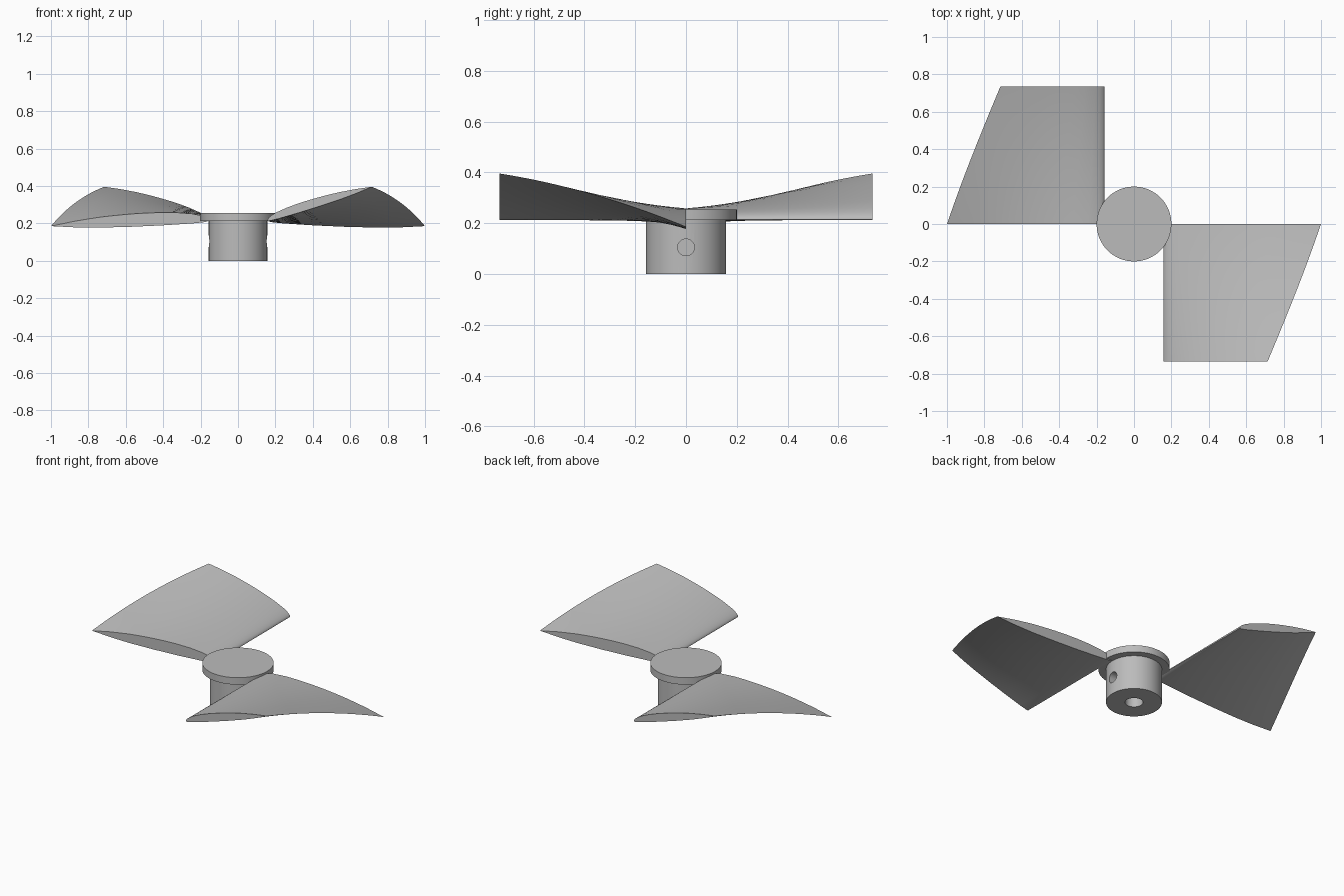
import bpy, bmesh, math

if "Cube" in bpy.data.objects:
    bpy.data.objects.remove(bpy.data.objects["Cube"], do_unlink=True)

grey = bpy.data.materials.new("plain grey")
grey.use_nodes = True
colour = (0.5, 0.5, 0.5, 1)
grey.diffuse_color = colour
grey.node_tree.nodes["Principled BSDF"].inputs["Base Color"].default_value = colour


def finish(obj):
    obj.data.materials.append(grey)
    bpy.ops.object.select_all(action="DESELECT")
    obj.select_set(True)
    bpy.context.view_layer.objects.active = obj
    bpy.ops.object.shade_smooth_by_angle(angle=math.radians(35))


def cylinder(name, radius, depth, location, rotation=(0, 0, 0)):
    bpy.ops.mesh.primitive_cylinder_add(vertices=64, radius=radius, depth=depth,
                                        location=location, rotation=rotation)
    obj = bpy.context.object
    obj.name = name
    return obj


def cut(target, cutter):
    mod = target.modifiers.new(cutter.name, "BOOLEAN")
    mod.operation, mod.object, mod.solver = "DIFFERENCE", cutter, "EXACT"
    bpy.context.view_layer.objects.active = target
    bpy.ops.object.modifier_apply(modifier=mod.name)
    bpy.data.objects.remove(cutter, do_unlink=True)


# Hub with a shaft bore from below and a screw hole on each side
hub = cylinder("hub", 0.157, 0.22, (0, 0, 0.11))
cut(hub, cylinder("shaft_bore", 0.05, 0.4, (0, 0, 0)))
for side in (-1, 1):
    cut(hub, cylinder("screw_hole", 0.033, 0.2, (side * 0.17, 0, 0.105),
                      (0, math.pi / 2, 0)))
finish(hub)

# Flat cap
finish(cylinder("hub_cap", 0.2, 0.043, (0, 0, 0.2335)))

# Airfoil section as fractions of the chord, nose over the top to the tail and back
AIRFOIL = [(0, 0), (.002, .007), (.008, .014), (.02, .023), (.05, .035), (.1, .047),
           (.2, .058), (.3, .062), (.4, .062), (.5, .059), (.6, .053), (.7, .045),
           (.85, .026), (1, 0), (.85, -.013), (.7, -.02), (.5, -.022), (.3, -.02),
           (.1, -.014), (.03, -.009), (.008, -.005)]
PIVOT_X, PIVOT_Z = 0.158, 0.215
SPAN, CHORD, TIP_SCALE, STEPS = 0.735, 0.842, 0.695, 24
ROOT_ANGLE, TIP_ANGLE = math.radians(-2), math.radians(18)


# Twisted, tapered blade swept out from the hub; side turns it half a revolution
def blade(name, side):
    bm = bmesh.new()
    rings = []
    for i in range(STEPS + 1):
        t = i / STEPS
        chord = CHORD * (1 + (TIP_SCALE - 1) * t)
        angle = ROOT_ANGLE + (TIP_ANGLE - ROOT_ANGLE) * t
        c, s = math.cos(angle) * chord, math.sin(angle) * chord
        rings.append([bm.verts.new((side * (PIVOT_X + u * c - v * s),
                                    -side * SPAN * t,
                                    PIVOT_Z + u * s + v * c)) for u, v in AIRFOIL])
    n = len(AIRFOIL)
    for a, b in zip(rings, rings[1:]):
        for j in range(n):
            k = (j + 1) % n
            bm.faces.new((a[j], a[k], b[k], b[j]))
    bm.faces.new(rings[0])
    bm.faces.new(rings[-1])
    bmesh.ops.recalc_face_normals(bm, faces=bm.faces[:])
    mesh = bpy.data.meshes.new(name)
    bm.to_mesh(mesh)
    bm.free()
    obj = bpy.data.objects.new(name, mesh)
    bpy.context.collection.objects.link(obj)
    finish(obj)


blade("left_blade", 1)
blade("right_blade", -1)
